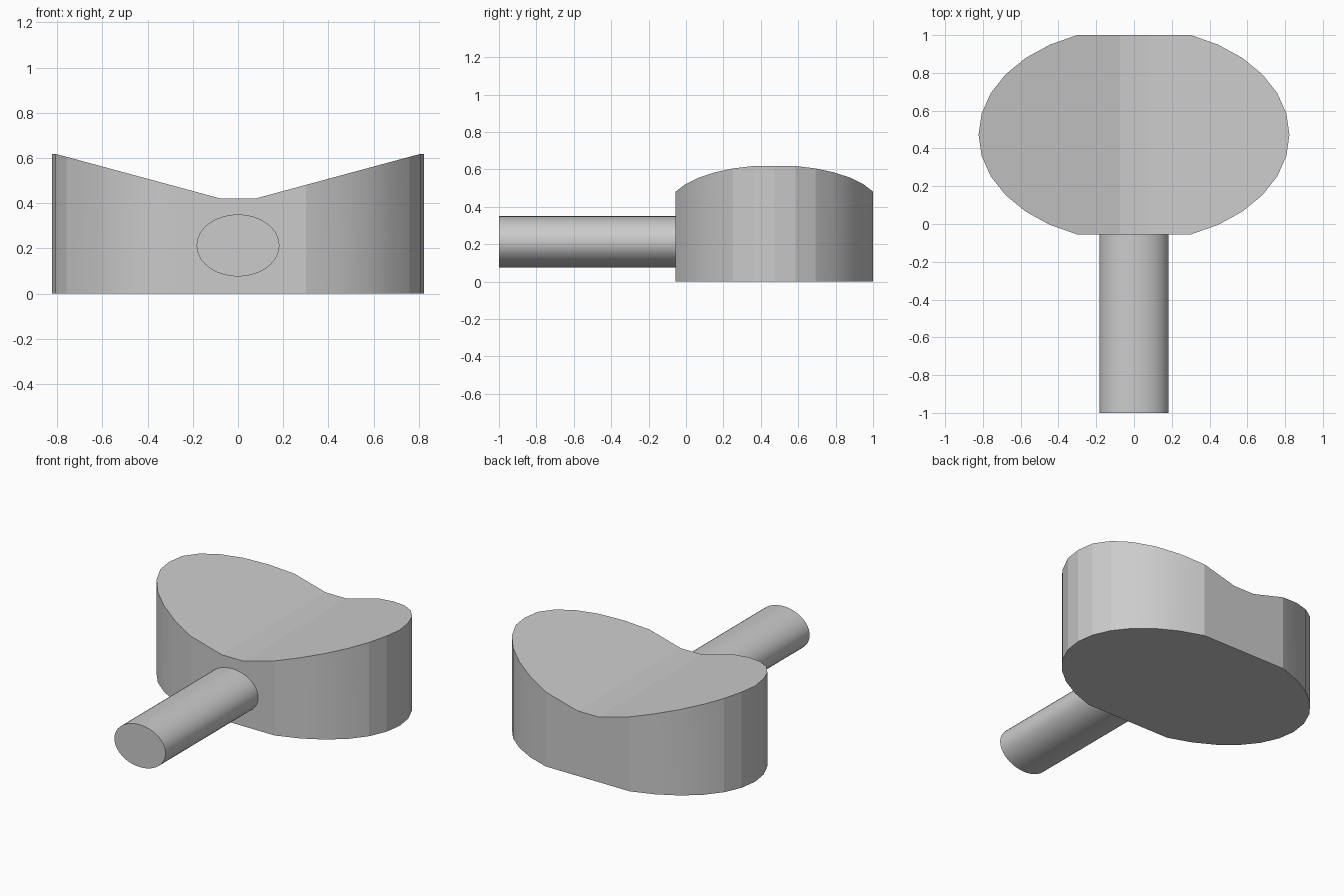
import bpy, bmesh, math

cube = bpy.data.objects.get("Cube")
if cube:
    bpy.data.objects.remove(cube, do_unlink=True)

grey = bpy.data.materials.new("plain grey")
grey.use_nodes = True
colour = (0.6, 0.6, 0.6, 1)
grey.diffuse_color = colour
grey.node_tree.nodes["Principled BSDF"].inputs["Base Color"].default_value = colour

HALF_WIDTH, HALF_DEPTH, CENTRE_Y = 0.823, 0.567, 0.4725
GROOVE, LOW, HIGH, RIM = 0.075, 0.42, 0.618, 0.806


def finish(bm, name, angle):
    bmesh.ops.recalc_face_normals(bm, faces=bm.faces)
    mesh = bpy.data.meshes.new(name)
    bm.to_mesh(mesh)
    bm.free()
    mesh.materials.append(grey)
    obj = bpy.data.objects.new(name, mesh)
    bpy.context.collection.objects.link(obj)
    bpy.ops.object.select_all(action='DESELECT')
    obj.select_set(True)
    bpy.context.view_layer.objects.active = obj
    bpy.ops.object.shade_smooth_by_angle(angle=math.radians(angle))


# Head: an oval with flattened front and back, extruded upward
bm = bmesh.new()
sweep = math.acos(0.3 / HALF_WIDTH)
right = [(HALF_WIDTH * math.cos(a), CENTRE_Y + HALF_DEPTH * math.sin(a))
         for a in (sweep * i / 6 for i in range(-6, 7))]
outline = right + [(-x, y) for x, y in reversed(right)]
base = bm.faces.new([bm.verts.new((x, y, 0)) for x, y in outline])
top = bmesh.ops.extrude_face_region(bm, geom=[base], use_keep_orig=True)
for v in [g for g in top["geom"] if isinstance(g, bmesh.types.BMVert)]:
    v.co.z = 1

# Fold lines along the trough, then lower the top to a shallow V
for x in (-GROOVE, GROOVE):
    bmesh.ops.bisect_plane(bm, geom=bm.verts[:] + bm.edges[:] + bm.faces[:],
                           plane_co=(x, 0, 0), plane_no=(1, 0, 0))
for v in bm.verts:
    if v.co.z > 0.5:
        t = (abs(v.co.x) - GROOVE) / (RIM - GROOVE)
        v.co.z = LOW + (HIGH - LOW) * min(max(t, 0), 1)
finish(bm, "head", 14)

# Handle: an oval rod running forward from the head
bm = bmesh.new()
bmesh.ops.create_cone(bm, cap_ends=True, segments=48, radius1=1, radius2=1, depth=1)
for v in bm.verts:
    x, y, z = v.co
    v.co = (0.183 * x, -1 if z < 0 else -0.05, 0.213 + 0.137 * y)
finish(bm, "handle", 30)
